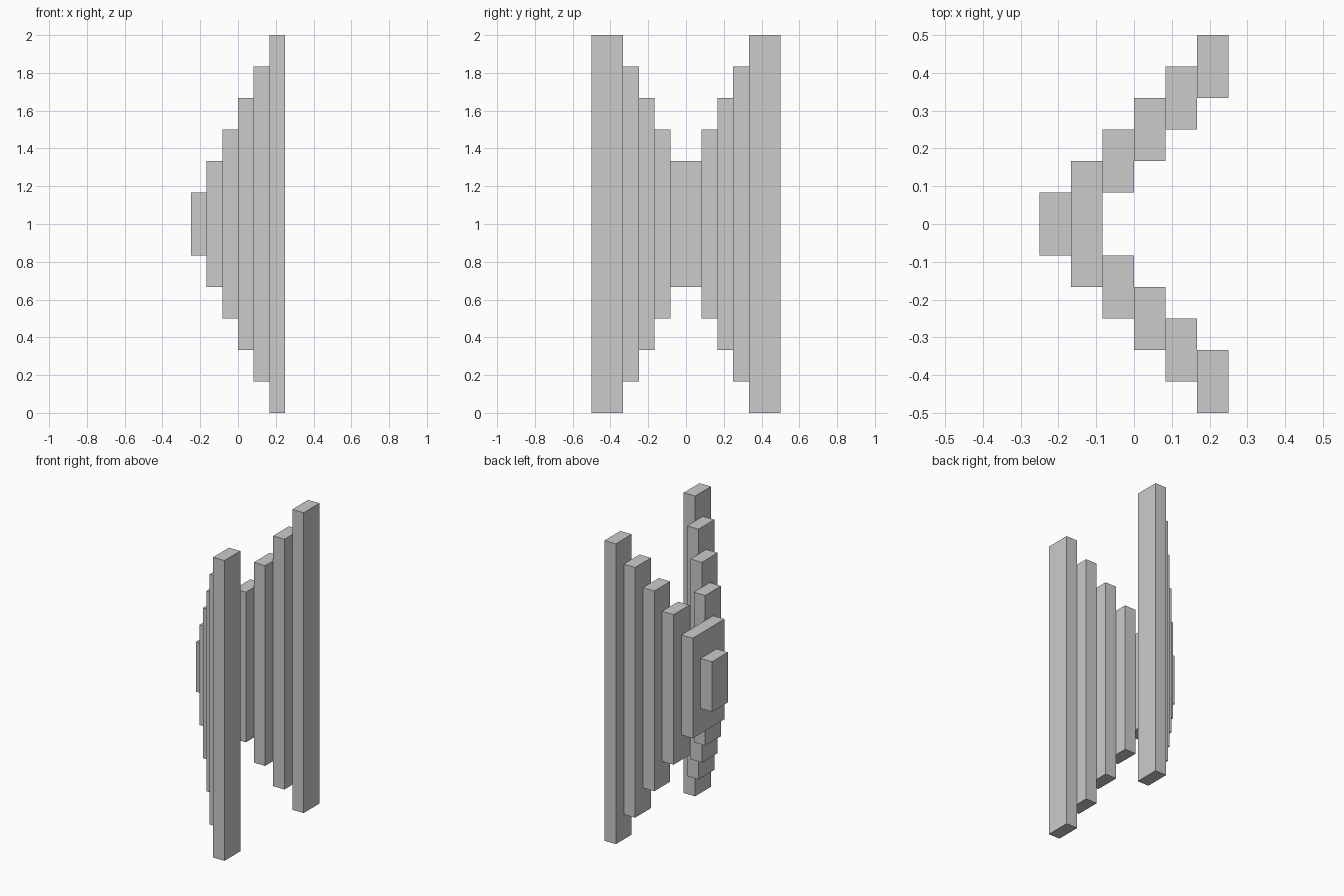
import bpy

if "Cube" in bpy.data.objects:
    bpy.data.objects.remove(bpy.data.objects["Cube"])

U = 1 / 12  # grid step of the stepped layout

grey = bpy.data.materials.new("plain grey")
grey.diffuse_color = (0.6, 0.6, 0.6, 1)
grey.use_nodes = True
grey.node_tree.nodes["Principled BSDF"].inputs["Base Color"].default_value = grey.diffuse_color


def slab(name, layer, y0, y1):
    """Upright box in one layer along x; its height grows with the layer."""
    height = (layer + 1) * 4 * U
    bpy.ops.mesh.primitive_cube_add(
        size=1, location=(-0.25 + (layer + 0.5) * U, (y0 + y1) / 2, 1))
    ob = bpy.context.object
    ob.name = name
    ob.scale = (U, y1 - y0, height)
    bpy.ops.object.transform_apply(location=False, rotation=False, scale=True)
    ob.data.materials.append(grey)


# Centre tip and the wider plate behind it
slab("centre_tip", 0, -U, U)
slab("centre_plate", 1, -2 * U, 2 * U)

# Two wings of posts stepping outward and growing taller
for layer in range(2, 6):
    inner, outer = (layer - 1) * U, (layer + 1) * U
    slab(f"back_post_{layer - 1}", layer, inner, outer)
    slab(f"front_post_{layer - 1}", layer, -outer, -inner)
